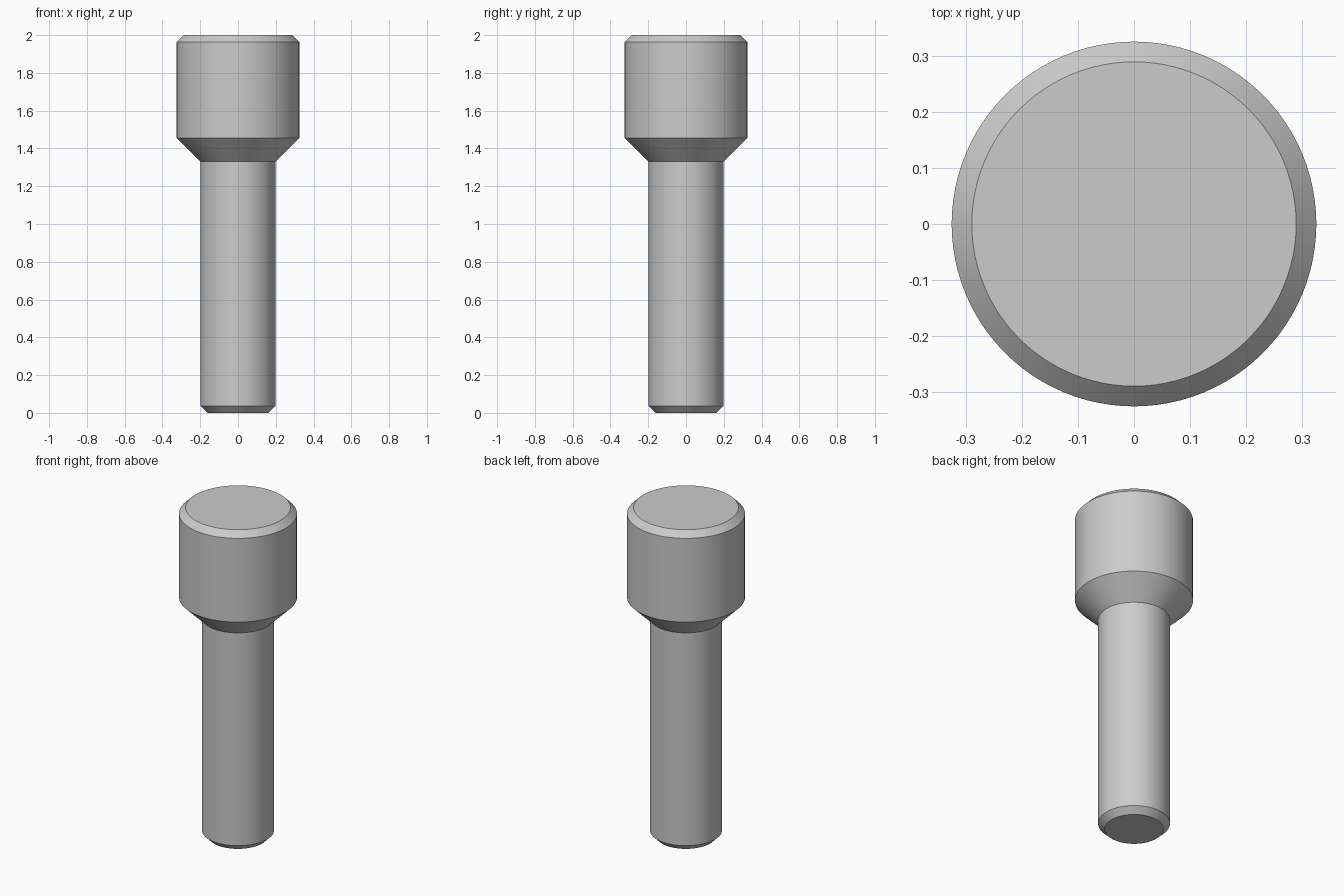
import bpy
import bmesh
import math

cube = bpy.data.objects.get("Cube")
if cube:
    bpy.data.objects.remove(cube, do_unlink=True)

# Plain grey finish
grey = bpy.data.materials.new("plain grey")
grey.use_nodes = True
colour = (0.6, 0.6, 0.6, 1)
grey.diffuse_color = colour
grey.node_tree.nodes["Principled BSDF"].inputs["Base Color"].default_value = colour

# Half profile of the pin: (radius, height), from the base up
SHAFT, HEAD, CHAMFER = 0.198, 0.325, 0.036
profile = [
    (SHAFT - CHAMFER, 0),
    (SHAFT, CHAMFER),
    (SHAFT, 1.33),
    (HEAD, 1.455),
    (HEAD, 2 - CHAMFER),
    (HEAD - CHAMFER, 2),
]


def lathe(name, points, sides=96):
    """Turn a profile around z and cap both ends."""
    bm = bmesh.new()
    rings = []
    for radius, z in points:
        angles = [math.tau * i / sides for i in range(sides)]
        rings.append([bm.verts.new((radius * math.cos(a), radius * math.sin(a), z))
                      for a in angles])
    for low, high in zip(rings, rings[1:]):
        for i in range(sides):
            j = (i + 1) % sides
            bm.faces.new((low[i], low[j], high[j], high[i]))
    bm.faces.new(rings[0][::-1])
    bm.faces.new(rings[-1])
    mesh = bpy.data.meshes.new(name)
    bm.to_mesh(mesh)
    bm.free()
    obj = bpy.data.objects.new(name, mesh)
    bpy.context.collection.objects.link(obj)
    return obj


# Stepped pin: chamfered shaft, conical shoulder and chamfered head
pin = lathe("stepped_pin", profile)
pin.data.materials.append(grey)
bpy.ops.object.select_all(action="DESELECT")
pin.select_set(True)
bpy.context.view_layer.objects.active = pin
bpy.ops.object.shade_smooth_by_angle(angle=math.radians(30))
